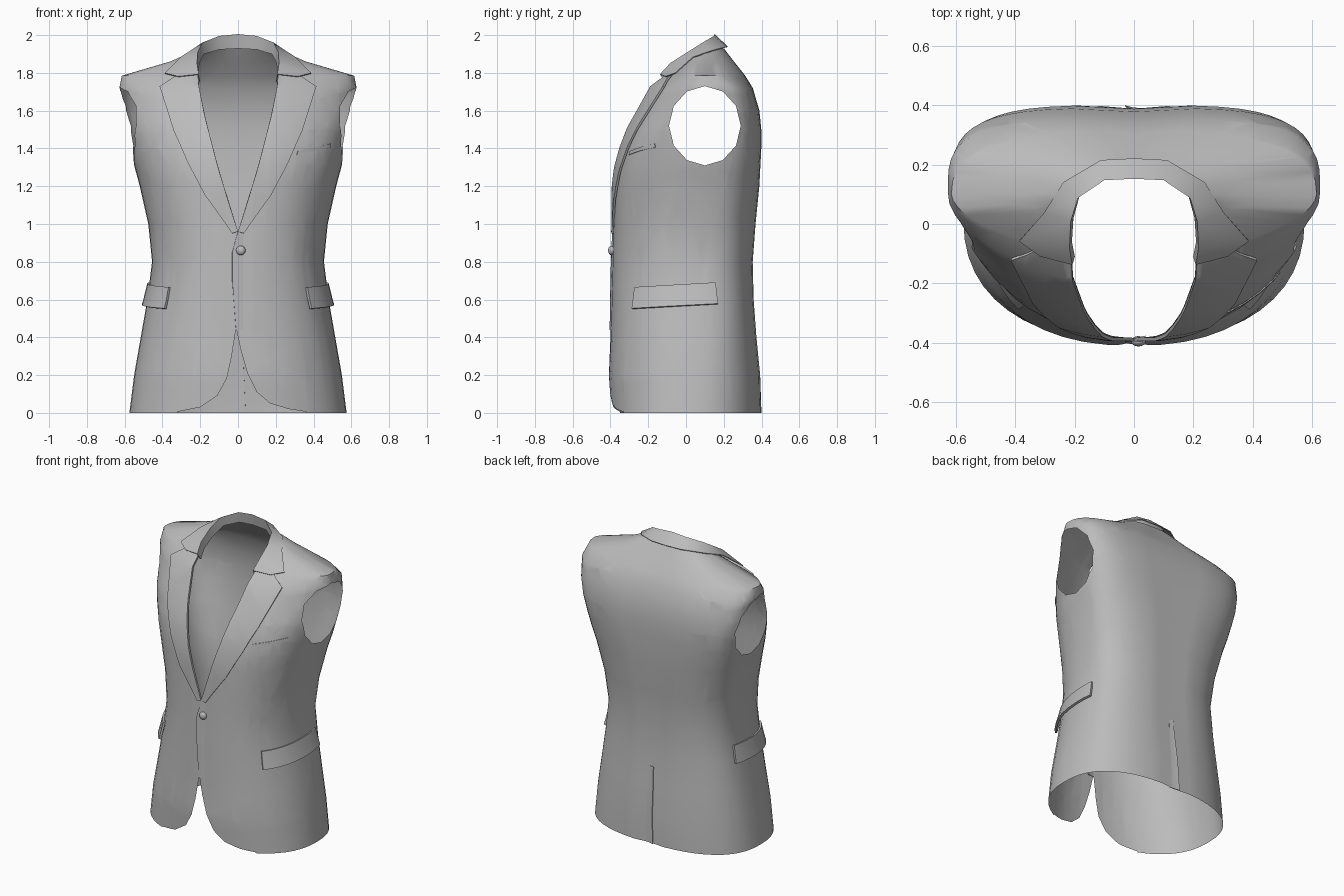
import bpy, bmesh, math
from mathutils import Vector

old = bpy.data.objects.get("Cube")
if old:
    bpy.data.objects.remove(old, do_unlink=True)

cloth = bpy.data.materials.new("grey_cloth")
cloth.use_nodes = True
GREY = (0.5, 0.5, 0.5, 1)
cloth.diffuse_color = GREY
cloth.node_tree.nodes["Principled BSDF"].inputs["Base Color"].default_value = GREY

# Torso slices: height, half width, front y, back y, front and back squareness
SLICES = [
    (0, .575, -.4, .4, 2.3, 2.5), (.2, .55, -.41, .395, 2.3, 2.5), (.4, .515, -.4, .375, 2.3, 2.6),
    (.6, .48, -.395, .36, 2.3, 2.7), (.8, .455, -.39, .355, 2.3, 2.7), (1, .475, -.385, .37, 2.3, 2.8),
    (1.2, .52, -.38, .39, 2.3, 3), (1.3, .547, -.37, .395, 2.3, 3.3), (1.4, .57, -.345, .4, 2.3, 3.6),
    (1.5, .595, -.31, .4, 2.2, 3.8), (1.6, .615, -.26, .39, 2, 3.8), (1.72, .628, -.2, .355, 1.8, 3.6),
    (1.785, .615, -.105, .315, 1.8, 2.6), (1.86, .36, -.04, .255, 1.8, 2.6), (1.93, .2, .03, .2, 1.8, 2.6)]
COLUMNS = 48


def power(value, exponent):
    return math.copysign(abs(value) ** exponent, value)


def torso():
    """Open skin lofted through the slices."""
    bm = bmesh.new()
    rings = []
    for z, width, front, back, front_square, back_square in SLICES:
        centre = min(.1, .02 + z * .06)
        ring = []
        for i in range(COLUMNS):
            a = math.tau * i / COLUMNS
            c, s = math.cos(a), math.sin(a)
            if abs(s) < .001:
                s = 0
            e = 2 / (front_square if s < 0 else back_square)
            depth = centre - front if s < 0 else back - centre
            x, y = width * power(c, e), centre + depth * power(s, e)
            if i == COLUMNS // 4 and z < 1.9:
                y -= .012          # centre back seam
            ring.append(bm.verts.new((x, y, z)))
        rings.append(ring)
    for low, high in zip(rings, rings[1:]):
        for i in range(COLUMNS):
            j = (i + 1) % COLUMNS
            bm.faces.new((low[i], low[j], high[j], high[i]))
    bm.normal_update()
    return bm


def inside(u, v, outline):
    hit = False
    for (a, b), (c, d) in zip(outline, outline[1:] + outline[:1]):
        if (b > v) != (d > v) and u < (c - a) * (v - b) / (d - b) + a:
            hit = not hit
    return hit


def trim(bm, outline, axis, region, keep):
    """Cut the outline into the skin, then keep or remove what lies in it."""
    def place(u, v):
        return Vector((u, 0, v)) if axis == 0 else Vector((0, u, v))
    for (a, b), (c, d) in zip(outline, outline[1:] + outline[:1]):
        faces = [f for f in bm.faces if region(f.calc_center_median())]
        edges = {e for f in faces for e in f.edges}
        verts = {v for f in faces for v in f.verts}
        bmesh.ops.bisect_plane(bm, geom=faces + list(edges) + list(verts), dist=1e-5,
                               plane_co=place(a, b), plane_no=place(d - b, a - c).normalized())
    gone = []
    for f in bm.faces:
        p = f.calc_center_median()
        held = region(p) and inside(p[axis], p.z, outline)
        if held != keep:
            gone.append(f)
    bmesh.ops.delete(bm, geom=gone, context='FACES')


def finish(name, bm, thickness=0, mirror=False):
    mesh = bpy.data.meshes.new(name)
    bm.to_mesh(mesh)
    bm.free()
    mesh.materials.append(cloth)
    ob = bpy.data.objects.new(name, mesh)
    bpy.context.collection.objects.link(ob)
    bpy.ops.object.select_all(action='DESELECT')
    ob.select_set(True)
    bpy.context.view_layer.objects.active = ob
    if mirror:
        ob.modifiers.new("Mirror", 'MIRROR')
    if thickness:
        solid = ob.modifiers.new("Solidify", 'SOLIDIFY')
        solid.thickness = thickness
        solid.offset = -1
    for modifier in ob.modifiers.keys():
        bpy.ops.object.modifier_apply(modifier=modifier)
    bpy.ops.object.shade_smooth_by_angle(angle=math.radians(40))


def drape(name, outline, axis, region, lift, thickness, mirror=False):
    """Cloth piece that follows the torso, raised by lift(point)."""
    bm = torso()
    trim(bm, outline, axis, region, True)
    bm.normal_update()
    moves = [(v, v.co + v.normal * lift(v.co)) for v in bm.verts]
    for v, co in moves:
        v.co = co
    finish(name, bm, thickness, mirror)


# Jacket body with neck opening, front cutaway and armholes
inner_edge = [(0, .96), (.06, 1.15), (.11, 1.32), (.17, 1.55), (.205, 1.72), (.215, 1.83)]
neck = inner_edge + [(.2, 1.93), (.15, 2.05)]
neck += [(-x, z) for x, z in reversed(neck[1:])]
cutaway = [(-.01, .45), (-.035, .29), (-.06, .18), (-.11, .09), (-.2, .03), (-.32, .006), (-.32, -.1),
           (.36, -.1), (.36, .006), (.27, .02), (.17, .05), (.1, .11), (.05, .21), (.015, .33)]
armhole = [(.1 + .19 * math.cos(i * math.tau / 12), 1.52 + .21 * math.sin(i * math.tau / 12))
           for i in range(12)]
body = torso()
trim(body, neck, 0, lambda p: p.y < .1, False)
trim(body, cutaway, 0, lambda p: p.y < -.1, False)
trim(body, armhole, 1, lambda p: abs(p.x) > .35, False)
finish("jacket_body", body)

# Lapels, tapering down to the button
lapel = inner_edge + [(.315, 1.78), (.41, 1.72), (.335, 1.49), (.26, 1.32), (.17, 1.15), (.03, .95)]
drape("lapels", lapel, 0, lambda p: p.y < .05 and p.x > 0,
      lambda p: .016 if p.z > 1.1 else .01, .012, True)

# Side pocket flaps, standing off at the lower edge
flap = [(-.265, .665), (.155, .69), (.165, .575), (-.27, .55)]
drape("pocket_flaps", flap, 1, lambda p: p.x > .2,
      lambda p: .01 + (.69 - p.z) * .12, .014, True)

# Breast pocket welt on the left
drape("breast_pocket", [(.31, 1.365), (.49, 1.405), (.485, 1.425), (.315, 1.385)], 0,
      lambda p: p.y < .05, lambda p: .005, .004)

# Left front lapping over the right, fading into the body
drape("front_overlap", [(0, .96), (-.03, .85), (-.03, .7), (-.01, .44), (.04, .44), (.04, .96)],
      0, lambda p: p.y < 0, lambda p: .009 - (p.x + .03) * .16, .006)

# Back vent overlap
drape("back_vent", [(-.01, .5), (-.03, 0), (.04, 0), (.02, .5)], 0,
      lambda p: p.y > .1, lambda p: .009 - (p.x + .03) * .16, .004)

# Collar: stand, fold and fall at stations from centre back to the notch
STATIONS = [
    ((0, .17, 1.93), (0, .155, 2), (0, .217, 1.935)),
    ((.1, .165, 1.925), (.1, .15, 1.99), (.11, .212, 1.935)),
    ((.185, .11, 1.9), (.19, .09, 1.955), (.235, .14, 1.915)),
    ((.21, .02, 1.85), (.216, .01, 1.905), (.3, .04, 1.88)),
    ((.215, -.06, 1.8), (.22, -.08, 1.848), (.385, -.055, 1.795)),
    ((.205, -.11, 1.75), (.212, -.135, 1.79), (.315, -.105, 1.778))]
bm = bmesh.new()
rows = [[bm.verts.new(p) for p in station] for station in STATIONS]
for r, q in zip(rows, rows[1:]):
    for k in range(2):
        bm.faces.new((r[k], r[k + 1], q[k + 1], q[k]))
bm.normal_update()
finish("collar", bm, .006, True)

# Front button
bm = bmesh.new()
bmesh.ops.create_uvsphere(bm, u_segments=16, v_segments=8, radius=.025)
for v in bm.verts:
    v.co = Vector((v.co.x + .015, v.co.y * .7 - .395, v.co.z + .86))
finish("front_button", bm)
